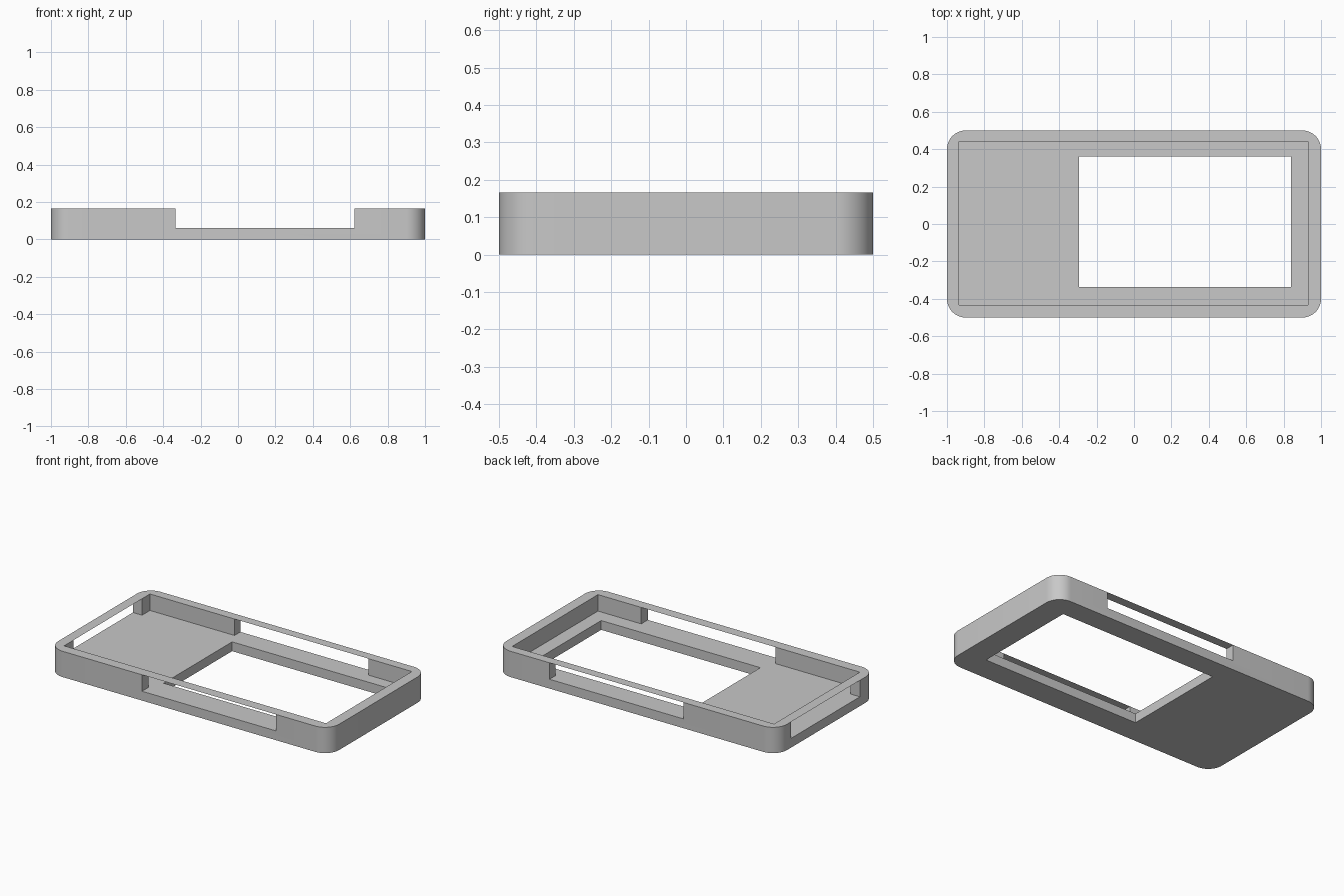
import bpy, bmesh, math

if "Cube" in bpy.data.objects:
    bpy.data.objects.remove(bpy.data.objects["Cube"], do_unlink=True)

HEIGHT, FLOOR = 0.166, 0.06
INNER = (-0.935, 0.93, -0.433, 0.44)      # x0, x1, y0, y1 of the pocket
WINDOW = (-0.294, 0.84, -0.337, 0.36)     # screen opening
SLOT_X = (-0.333, 0.622)                  # side slots
SLOT_Y = (-0.34, 0.36)                    # end slot

grey = bpy.data.materials.new("plain_grey")
grey.use_nodes = True
colour = (0.58, 0.58, 0.58, 1)
grey.diffuse_color = colour
grey.node_tree.nodes["Principled BSDF"].inputs["Base Color"].default_value = colour


def prism(name, outline, z0, z1):
    """Flat outline at z0, extruded up to z1 when z1 is higher."""
    bm = bmesh.new()
    face = bm.faces.new([bm.verts.new((x, y, z0)) for x, y in outline])
    if z1 > z0:
        top = bmesh.ops.extrude_face_region(bm, geom=[face])["geom"]
        moved = [v for v in top if isinstance(v, bmesh.types.BMVert)]
        bmesh.ops.translate(bm, verts=moved, vec=(0, 0, z1 - z0))
        bmesh.ops.recalc_face_normals(bm, faces=bm.faces)
    mesh = bpy.data.meshes.new(name)
    bm.to_mesh(mesh)
    bm.free()
    mesh.materials.append(grey)
    obj = bpy.data.objects.new(name, mesh)
    bpy.context.collection.objects.link(obj)
    return obj


def rect(x0, x1, y0, y1):
    return [(x0, y0), (x1, y0), (x1, y1), (x0, y1)]


def rounded_rect(hx, hy, r, steps=12):
    points = []
    for i, (sx, sy) in enumerate([(1, 1), (-1, 1), (-1, -1), (1, -1)]):
        for k in range(steps + 1):
            a = math.pi / 2 * (i + k / steps)
            points.append((sx * (hx - r) + r * math.cos(a),
                           sy * (hy - r) + r * math.sin(a)))
    return points


def cut(target, outline, z0):
    """Remove everything above z0 inside the outline."""
    cutter = prism("cutter", outline, z0, HEIGHT + 0.1)
    cutter.hide_render = True
    mod = target.modifiers.new("cut", "BOOLEAN")
    mod.operation, mod.solver, mod.object = "DIFFERENCE", "EXACT", cutter
    bpy.context.view_layer.objects.active = target
    bpy.ops.object.modifier_apply(modifier=mod.name)
    bpy.data.objects.remove(cutter, do_unlink=True)


# Tray with rounded corners, pocket and screen opening
tray = prism("tray", rounded_rect(1, 0.5, 0.1), 0, HEIGHT)
cut(tray, rect(*INNER), FLOOR)
cut(tray, rect(*WINDOW), -0.1)

# Slots through the two long walls and the end wall
cut(tray, rect(*SLOT_X, -0.6, INNER[2] + 0.01), FLOOR)
cut(tray, rect(*SLOT_X, INNER[3] - 0.01, 0.6), FLOOR)
cut(tray, rect(-1.1, INNER[0] + 0.01, *SLOT_Y), FLOOR)

# Paper-thin rim strips bridging the slots
prism("front_rim_strip", rect(*SLOT_X, -0.5, INNER[2]), HEIGHT, HEIGHT)
prism("back_rim_strip", rect(*SLOT_X, INNER[3], 0.5), HEIGHT, HEIGHT)
prism("end_rim_strip", rect(-1, INNER[0], *SLOT_Y), HEIGHT, HEIGHT)

# Smooth corners, sharp edges
bpy.ops.object.select_all(action="DESELECT")
tray.select_set(True)
bpy.context.view_layer.objects.active = tray
bpy.ops.object.shade_smooth_by_angle(angle=math.radians(30))
